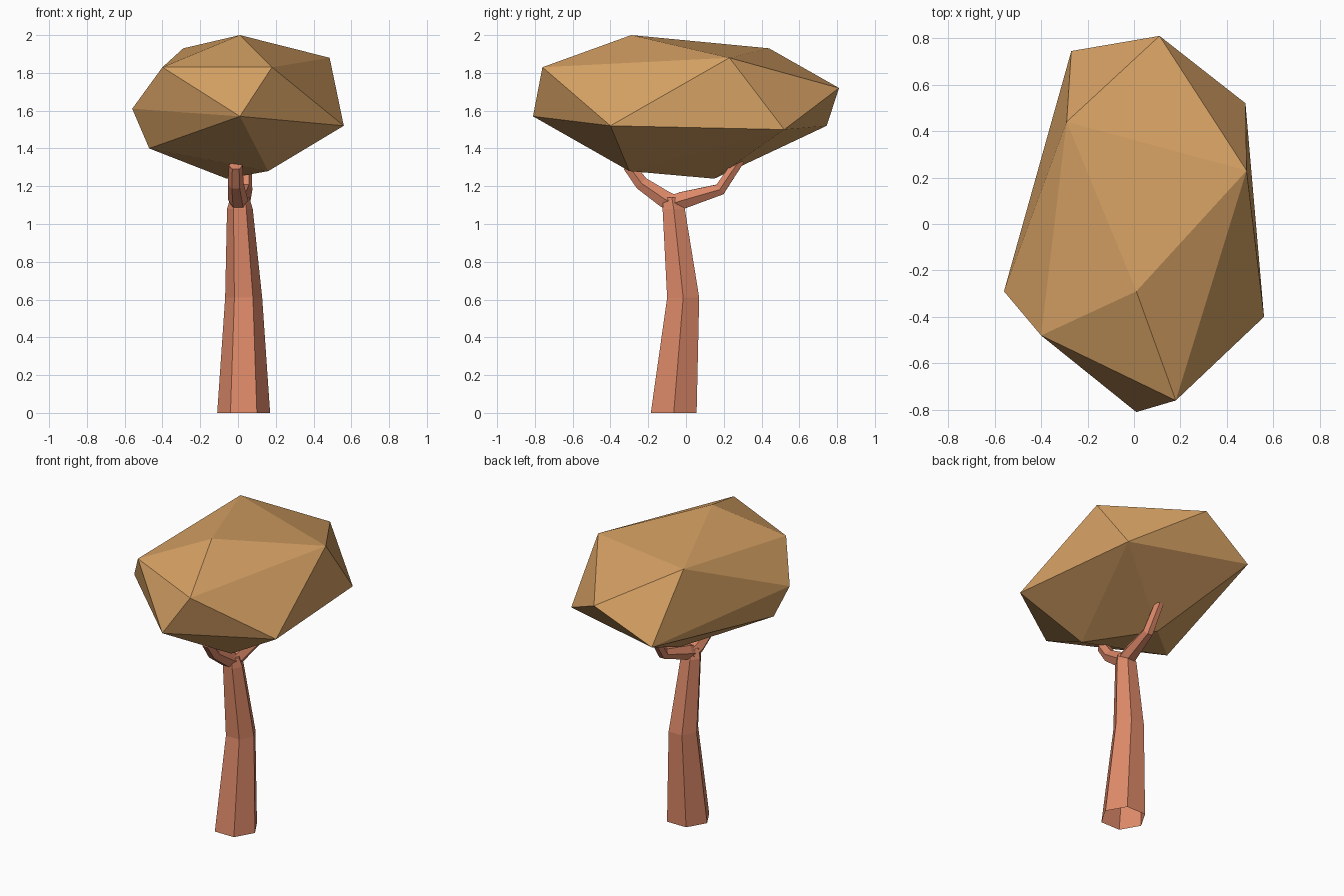
import bpy, bmesh, math
from mathutils import Vector

if "Cube" in bpy.data.objects:
    bpy.data.objects.remove(bpy.data.objects["Cube"])


def material(name, rgb):
    m = bpy.data.materials.new(name)
    m.diffuse_color = (*rgb, 1)
    m.use_nodes = True
    m.node_tree.nodes["Principled BSDF"].inputs["Base Color"].default_value = m.diffuse_color
    return m


def make_object(name, bm, mat):
    bmesh.ops.recalc_face_normals(bm, faces=bm.faces)
    me = bpy.data.meshes.new(name)
    bm.to_mesh(me)
    bm.free()
    me.materials.append(mat)
    ob = bpy.data.objects.new(name, me)
    bpy.context.collection.objects.link(ob)
    return ob


def tube(name, path, mat, sides=6, flat_rings=False, cap_start=False):
    """Low-poly tapered tube along (x, y, z, radius) points."""
    bm = bmesh.new()
    pts = [Vector(p[:3]) for p in path]
    rings = []
    for i, p in enumerate(pts):
        if flat_rings:
            u, v = Vector((1, 0, 0)), Vector((0, 1, 0))
        else:
            t = (pts[min(i + 1, len(pts) - 1)] - pts[max(i - 1, 0)]).normalized()
            u = (Vector((1, 0, 0)) - t * t.x).normalized()
            v = t.cross(u)
        r = path[i][3]
        angles = [math.tau * k / sides for k in range(sides)]
        rings.append([bm.verts.new(p + r * (u * math.cos(a) + v * math.sin(a)))
                      for a in angles])
    for a, b in zip(rings, rings[1:]):
        for k in range(sides):
            n = (k + 1) % sides
            bm.faces.new((a[k], a[n], b[n], b[k]))
    bm.faces.new(rings[-1])
    if cap_start:
        bm.faces.new(rings[0][::-1])
    return make_object(name, bm, mat)


bark = material("reddish bark", (0.72, 0.25, 0.14))
leaf = material("autumn tan leaves", (0.66, 0.35, 0.125))

# Bent hexagonal trunk, open underneath
tube("trunk", [(0.03, -0.065, 0, 0.14), (0.03, -0.015, 0.61, 0.098),
               (0.01, -0.065, 1.08, 0.068), (0.01, -0.075, 1.14, 0.05)],
     bark, flat_rings=True)

# Two forking branches that reach the crown
tube("back_branch", [(0.01, -0.08, 1.105, 0.05), (0.015, -0.02, 1.125, 0.052),
                     (0.04, 0.18, 1.183, 0.036), (0.04, 0.285, 1.34, 0.03)],
     bark, cap_start=True)
tube("front_branch", [(0.01, -0.04, 1.10, 0.05), (0.0, -0.11, 1.13, 0.052),
                      (-0.012, -0.235, 1.215, 0.042), (-0.012, -0.305, 1.31, 0.036)],
     bark, cap_start=True)

# Faceted crown: convex shell around its corner points
corners = [(0.01, -0.29, 2.0), (-0.29, 0.44, 1.93), (0.485, 0.23, 1.88),
           (0.18, -0.76, 1.83), (-0.40, -0.48, 1.83), (0.11, 0.81, 1.72),
           (-0.56, -0.29, 1.61), (0.01, -0.81, 1.57), (0.56, -0.40, 1.52),
           (-0.27, 0.745, 1.52), (0.48, 0.52, 1.50), (-0.47, -0.25, 1.40),
           (0.16, -0.30, 1.28), (-0.06, 0.15, 1.24)]
bm = bmesh.new()
for c in corners:
    bm.verts.new(c)
bmesh.ops.convex_hull(bm, input=bm.verts)
make_object("crown", bm, leaf)
